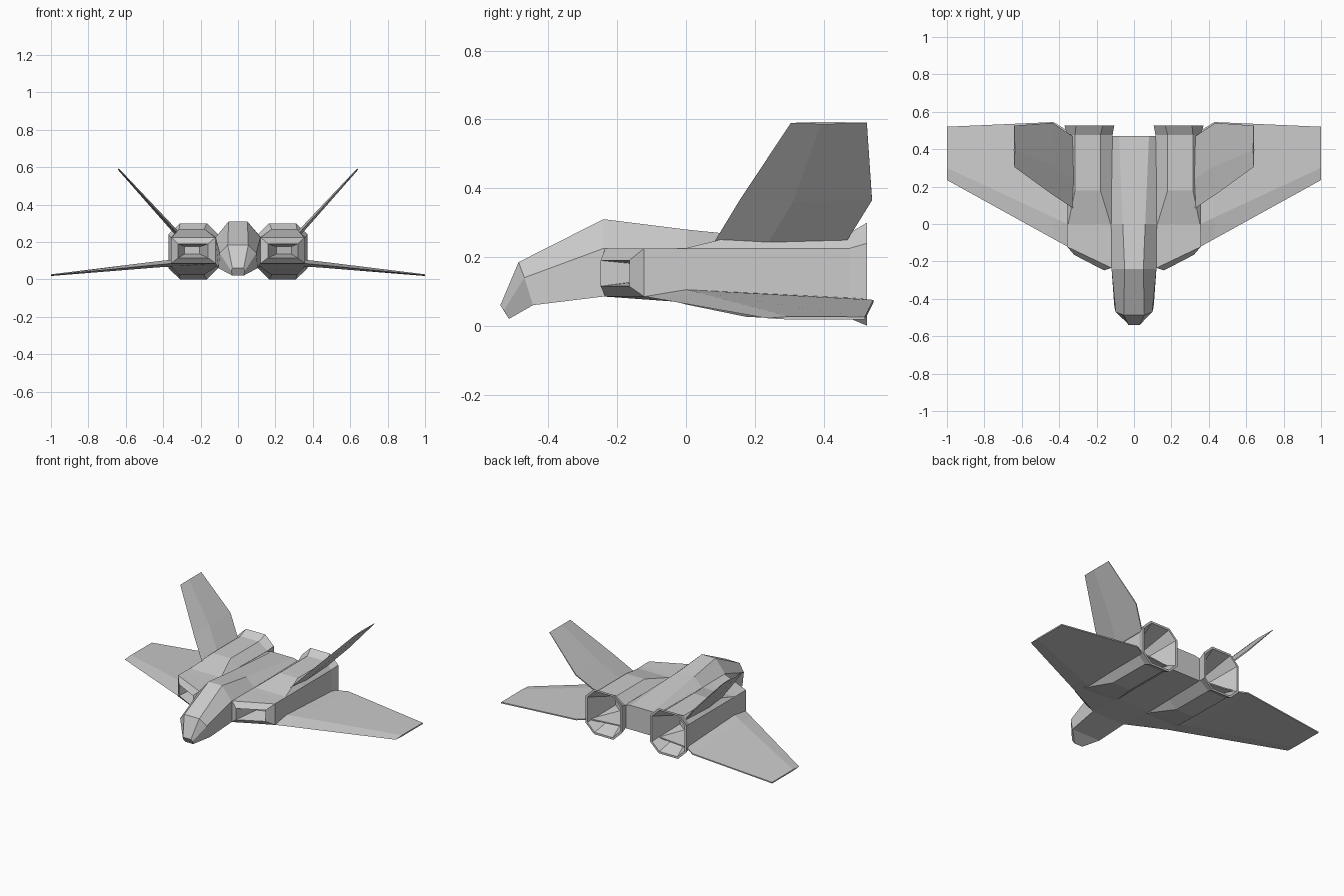
import bpy, bmesh

if "Cube" in bpy.data.objects:
    bpy.data.objects.remove(bpy.data.objects["Cube"])


def loft(name, rings, mirror=False):
    """Skin closed rings of (x, y, z) points, cap both ends, optionally mirror in x."""
    bm = bmesh.new()
    for side in ((1, -1) if mirror else (1,)):
        loops = [[bm.verts.new((x * side, y, z)) for x, y, z in r] for r in rings]
        n = len(rings[0])
        for a, b in zip(loops, loops[1:]):
            for i in range(n):
                j = (i + 1) % n
                bm.faces.new((a[i], a[j], b[j], b[i]))
        bm.faces.new(loops[0])
        bm.faces.new(loops[-1])
    bmesh.ops.remove_doubles(bm, verts=bm.verts, dist=0.0005)
    bmesh.ops.recalc_face_normals(bm, faces=bm.faces)
    me = bpy.data.meshes.new(name)
    bm.to_mesh(me)
    bm.free()
    ob = bpy.data.objects.new(name, me)
    bpy.context.collection.objects.link(ob)
    return ob


def octagon(y0, y1, xi, xa, xb, xo, z0, zlo, zhi, z1):
    """Chamfered box section; y runs from y0 at the inner side to y1 at the outer."""
    pts = [(xi, zlo), (xi, zhi), (xa, z1), (xb, z1),
           (xo, zhi), (xo, zlo), (xb, z0), (xa, z0)]
    return [(x, y0 + (y1 - y0) * (x - xi) / (xo - xi), z) for x, z in pts]


def box(y0, y1, xi, xo, z0, z1):
    return octagon(y0, y1, xi, xi, xo, xo, z0, z0, z1, z1)


def hexagon(top, side, bottom):
    """Symmetric six-sided section from three (x, y, z) points on the right."""
    half = [top, side, bottom]
    return half + [(-x, y, z) for x, y, z in reversed(half)]


# Fuselage with drooped nose and cockpit hump
loft("fuselage", [
    hexagon((0.03, -0.54, 0.06), (0.036, -0.53, 0.045), (0.03, -0.515, 0.02)),
    hexagon((0.055, -0.487, 0.185), (0.098, -0.47, 0.14), (0.105, -0.445, 0.06)),
    hexagon((0.05, -0.24, 0.31), (0.12, -0.24, 0.225), (0.12, -0.24, 0.085)),
    hexagon((0.06, 0.0, 0.28), (0.122, 0.0, 0.225), (0.122, 0.0, 0.07)),
    hexagon((0.08, 0.47, 0.232), (0.122, 0.47, 0.222), (0.122, 0.47, 0.07)),
])

# Engine nacelles: swept intake, raised back, flared hollow nozzle
loft("engine_nacelles", [
    box(-0.10, -0.07, 0.205, 0.285, 0.135, 0.175),
    box(-0.248, -0.165, 0.16, 0.32, 0.115, 0.19),
    box(-0.235, -0.122, 0.12, 0.357, 0.085, 0.225),
    box(-0.05, -0.05, 0.12, 0.357, 0.075, 0.225),
    octagon(0.0, 0.0, 0.12, 0.125, 0.352, 0.357, 0.062, 0.074, 0.224, 0.226),
    octagon(0.18, 0.18, 0.12, 0.18, 0.315, 0.357, 0.025, 0.07, 0.225, 0.27),
    octagon(0.475, 0.475, 0.115, 0.18, 0.315, 0.357, 0.022, 0.07, 0.225, 0.27),
    octagon(0.527, 0.527, 0.105, 0.167, 0.31, 0.372, 0.0, 0.06, 0.24, 0.3),
    octagon(0.527, 0.527, 0.118, 0.172, 0.305, 0.359, 0.013, 0.066, 0.234, 0.287),
    octagon(0.32, 0.32, 0.18, 0.21, 0.265, 0.295, 0.09, 0.12, 0.18, 0.21),
], mirror=True)


def wing_section(x, le, ridge, te, top, bottom, z_le, z_te):
    return [(x, le, z_le), (x, ridge, top), (x, te, z_te),
            (x, te, z_te - 0.008), (x, ridge, bottom)]


# Wings, with the flat belly joining them
right = [
    wing_section(0.12, -0.237, 0.0, 0.47, 0.105, 0.068, 0.085, 0.08),
    wing_section(0.357, -0.12, 0.0, 0.50, 0.105, 0.068, 0.085, 0.08),
    wing_section(0.43, -0.08, 0.035, 0.545, 0.097, 0.064, 0.078, 0.075),
    wing_section(1.0, 0.235, 0.30, 0.52, 0.027, 0.018, 0.022, 0.026),
]
left = [[(-x, y, z) for x, y, z in s] for s in reversed(right)]
loft("wings_and_belly", left + right)


def fin_section(z, le, te, t):
    x = 0.325 + (z - 0.245) * 0.913
    mid = le + (te - le) * 0.4
    return [(x, le, z), (x + t, mid, z - t), (x + t / 3, te, z - t / 3),
            (x - t / 3, te, z + t / 3), (x - t, mid, z + t)]


# Canted tail fins
loft("tail_fins", [
    fin_section(0.245, 0.083, 0.465, 0.009),
    fin_section(0.367, 0.157, 0.541, 0.007),
    fin_section(0.59, 0.305, 0.526, 0.003),
], mirror=True)
